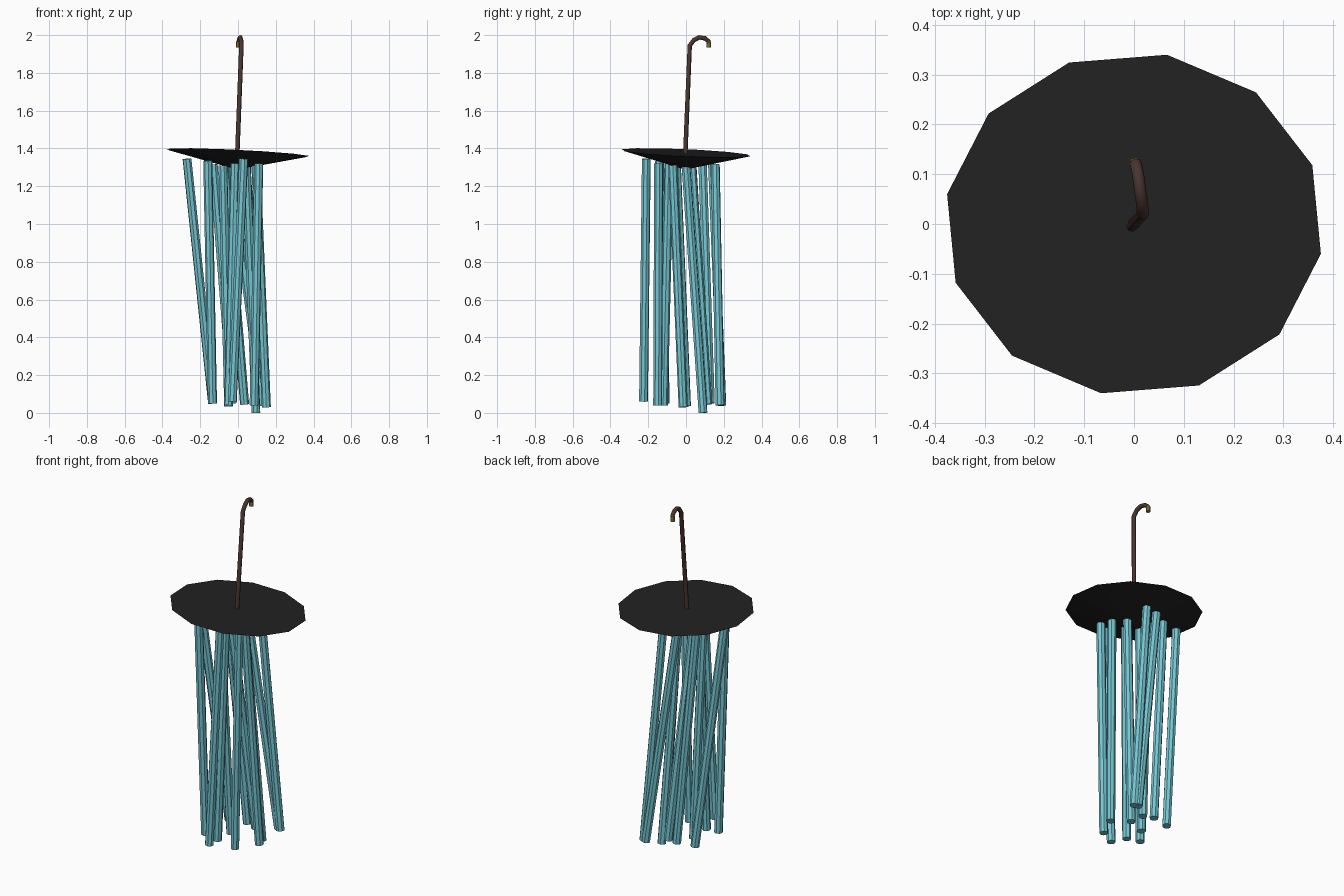
import bpy, bmesh
from math import cos, sin, radians
from mathutils import Vector

if "Cube" in bpy.data.objects:
    bpy.data.objects.remove(bpy.data.objects["Cube"])


def material(name, rgb):
    m = bpy.data.materials.new(name)
    m.diffuse_color = (*rgb, 1)
    m.use_nodes = True
    m.node_tree.nodes["Principled BSDF"].inputs["Base Color"].default_value = m.diffuse_color
    return m


BLACK = material("black", (0.016, 0.016, 0.016))
TEAL = material("teal", (0.18, 0.57, 0.65))
BROWN = material("brown", (0.07, 0.035, 0.028))
BRASS = material("brass", (0.3, 0.25, 0.04))


def tube(name, a, b, radius, mat, sides=8):
    a, b = Vector(a), Vector(b)
    axis = b - a
    bpy.ops.mesh.primitive_cylinder_add(vertices=sides, radius=radius, depth=axis.length,
                                        location=(a + b) / 2,
                                        rotation=axis.to_track_quat('Z', 'Y').to_euler())
    ob = bpy.context.object
    ob.name = name
    ob.data.materials.append(mat)
    return ob


# Canopy: tilted 12-sided plate with a shallow cone underneath
bm = bmesh.new()
rim = []
for i in range(12):
    t = radians(-10 + 30 * i)
    x, y = 0.381 * cos(t), 0.345 * sin(t)
    rim.append(bm.verts.new((x, y, 1.377 - 0.05 * x - 0.045 * y)))
apex = bm.verts.new((-0.004, -0.004, 1.288))
bm.faces.new(rim)
for i in range(12):
    bm.faces.new((rim[(i + 1) % 12], rim[i], apex))
mesh = bpy.data.meshes.new("canopy")
bm.to_mesh(mesh)
bm.free()
mesh.materials.append(BLACK)
bpy.context.collection.objects.link(bpy.data.objects.new("canopy", mesh))

# Hanging chimes: top and bottom end of each
chimes = [
    ((0.11, -0.145, 1.32), (0.085, -0.15, 0.04)),
    ((0.03, -0.21, 1.345), (-0.03, -0.225, 0.06)),
    ((-0.016, -0.09, 1.32), (-0.05, -0.12, 0.04)),
    ((-0.16, -0.14, 1.335), (-0.135, -0.11, 0.05)),
    ((0.045, 0.0, 1.305), (0.095, 0.09, 0.0)),
    ((-0.08, -0.05, 1.31), (-0.05, 0.003, 0.035)),
    ((-0.07, 0.03, 1.31), (0.035, 0.115, 0.045)),
    ((0.04, 0.155, 1.315), (0.15, 0.18, 0.04)),
    ((-0.04, 0.14, 1.315), (0.13, 0.19, 0.04)),
    ((-0.13, 0.088, 1.315), (-0.03, 0.13, 0.05)),
    ((-0.27, 0.03, 1.345), (-0.135, 0.11, 0.05)),
    ((0.095, -0.07, 1.31), (0.15, -0.015, 0.03)),
]
for i, (top, bottom) in enumerate(chimes):
    tube(f"chime_{i + 1}", top, bottom, 0.024, TEAL)

# Hanger rod with hook
path = [(-0.004, -0.004, 1.365), (0.018, 0.02, 1.945), (0.016, 0.042, 1.974),
        (0.012, 0.07, 1.988), (0.008, 0.1, 1.983), (0.004, 0.12, 1.967), (0.003, 0.121, 1.955)]
curve = bpy.data.curves.new("hanger_hook", 'CURVE')
curve.dimensions = '3D'
curve.bevel_depth = 0.012
curve.bevel_resolution = 2
curve.use_fill_caps = True
spline = curve.splines.new('POLY')
spline.points.add(len(path) - 1)
for point, co in zip(spline.points, path):
    point.co = (*co, 1)
curve.materials.append(BROWN)
bpy.context.collection.objects.link(bpy.data.objects.new("hanger_hook", curve))

# Brass tip on the hook end
tube("hook_tip", (0.003, 0.121, 1.935), (0.003, 0.121, 1.965), 0.0125, BRASS)
